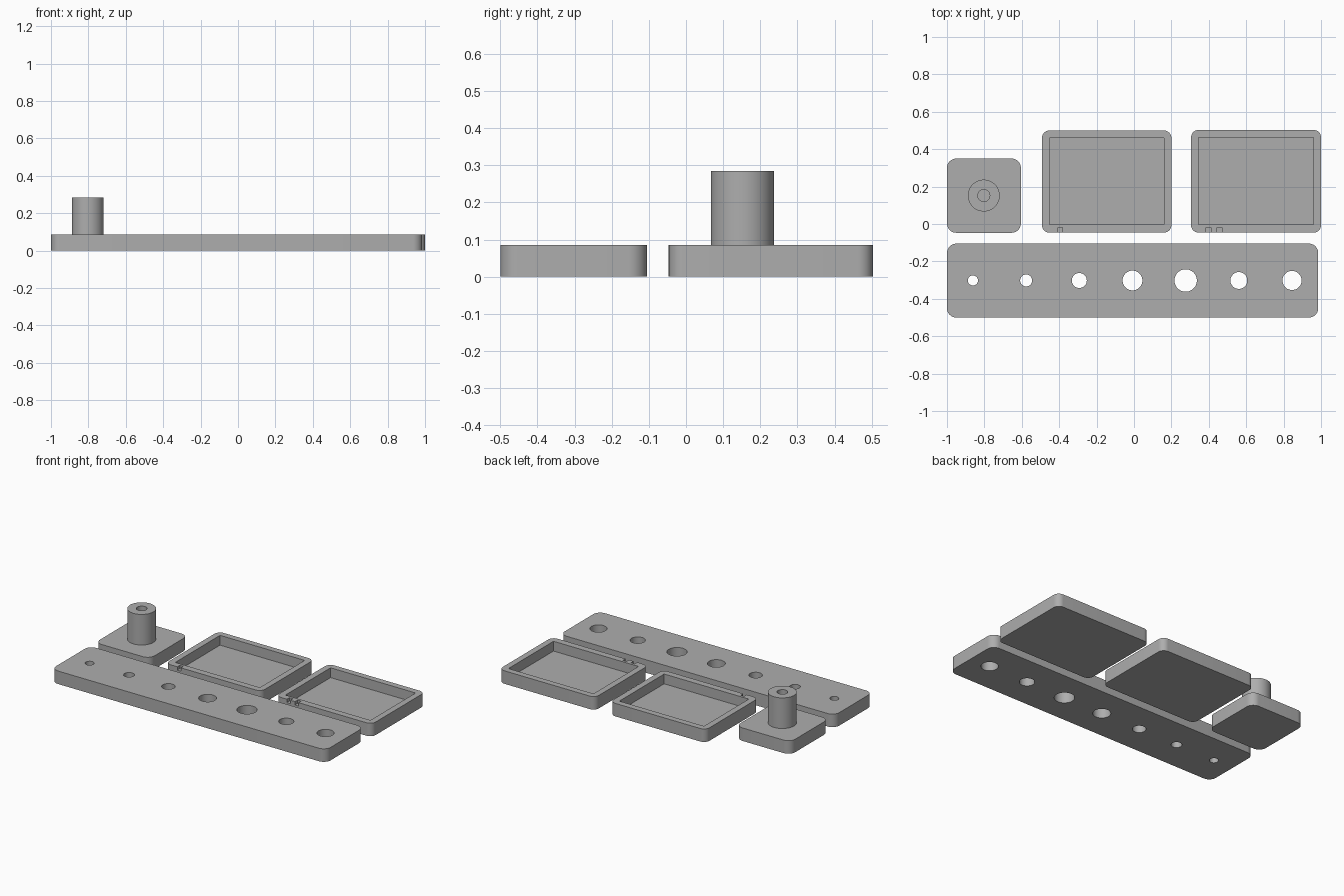
import bpy
import bmesh
from math import cos, sin, pi, radians

default = bpy.data.objects.get("Cube")
if default:
    bpy.data.objects.remove(default, do_unlink=True)

THICK = 0.085    # height of every plate
FLOOR = 0.021    # tray floor height
OVER = 0.05      # how far cutters reach past a surface

grey = bpy.data.materials.new("plain grey")
grey.use_nodes = True
grey.diffuse_color = (0.42, 0.42, 0.42, 1)
grey.node_tree.nodes["Principled BSDF"].inputs["Base Color"].default_value = (0.42, 0.42, 0.42, 1)


def rounded_outline(x0, x1, y0, y1, r, steps=10):
    """Counter-clockwise rectangle outline with rounded corners."""
    corners = [(x1 - r, y1 - r), (x0 + r, y1 - r), (x0 + r, y0 + r), (x1 - r, y0 + r)]
    return [(cx + r * cos(a), cy + r * sin(a))
            for i, (cx, cy) in enumerate(corners)
            for a in [(i + s / steps) * pi / 2 for s in range(steps + 1)]]


def circle(cx, cy, r, sides=48):
    return [(cx + r * cos(2 * pi * i / sides), cy + r * sin(2 * pi * i / sides))
            for i in range(sides)]


def box(x0, x1, y0, y1):
    return [(x0, y0), (x1, y0), (x1, y1), (x0, y1)]


def prism(name, outline, z0, z1):
    """Solid made by raising an outline from z0 to z1."""
    bm = bmesh.new()
    base = bm.faces.new([bm.verts.new((x, y, z0)) for x, y in outline])
    raised = bmesh.ops.extrude_face_region(bm, geom=[base])["geom"]
    for v in raised:
        if isinstance(v, bmesh.types.BMVert):
            v.co.z = z1
    bmesh.ops.recalc_face_normals(bm, faces=bm.faces)
    mesh = bpy.data.meshes.new(name)
    bm.to_mesh(mesh)
    bm.free()
    mesh.materials.append(grey)
    obj = bpy.data.objects.new(name, mesh)
    bpy.context.collection.objects.link(obj)
    return obj


def combine(obj, other, operation="DIFFERENCE"):
    """Apply a boolean and remove the helper object."""
    bpy.context.view_layer.objects.active = obj
    mod = obj.modifiers.new("boolean", "BOOLEAN")
    mod.operation, mod.solver, mod.object = operation, "EXACT", other
    bpy.ops.object.modifier_apply(modifier=mod.name)
    bpy.data.objects.remove(other, do_unlink=True)


def finish(obj):
    bpy.ops.object.select_all(action="DESELECT")
    obj.select_set(True)
    bpy.context.view_layer.objects.active = obj
    bpy.ops.object.shade_smooth_by_angle(angle=radians(30))


# Long bar with a row of round holes
bar = prism("hole_bar", rounded_outline(-1, 0.985, -0.5, -0.105, 0.05), 0, THICK)
for i, radius in enumerate([0.027, 0.032, 0.04, 0.053, 0.06, 0.045, 0.051]):
    x = -0.861 + i * 0.2843
    combine(bar, prism("cutter", circle(x, -0.302, radius), -OVER, THICK + OVER))
finish(bar)

# Small block carrying a bored post
block = prism("post_block", rounded_outline(-1, -0.605, -0.047, 0.35, 0.05), 0, THICK)
combine(block, prism("post", circle(-0.803, 0.152, 0.085, 64), THICK / 2, 0.285), "UNION")
combine(block, prism("cutter", circle(-0.803, 0.152, 0.032), THICK, 0.285 + OVER))
finish(block)


# Shallow trays with marker notches along the front rim
def tray(name, x0, x1, y0, y1, notches):
    body = prism(name, rounded_outline(x0, x1, y0, y1, 0.04), 0, THICK)
    pocket = box(x0 + 0.04, x1 - 0.04, y0 + 0.043, y1 - 0.04)
    combine(body, prism("cutter", pocket, FLOOR, THICK + OVER))
    for x in notches:
        notch = box(x - 0.013, x + 0.013, y0 - OVER, y0 + 0.026)
        combine(body, prism("cutter", notch, THICK - 0.022, THICK + OVER))
    finish(body)


tray("left_tray", 0.305, 1.0, -0.046, 0.503, [0.398, 0.457])
tray("middle_tray", -0.492, 0.2, -0.046, 0.5, [-0.394])
